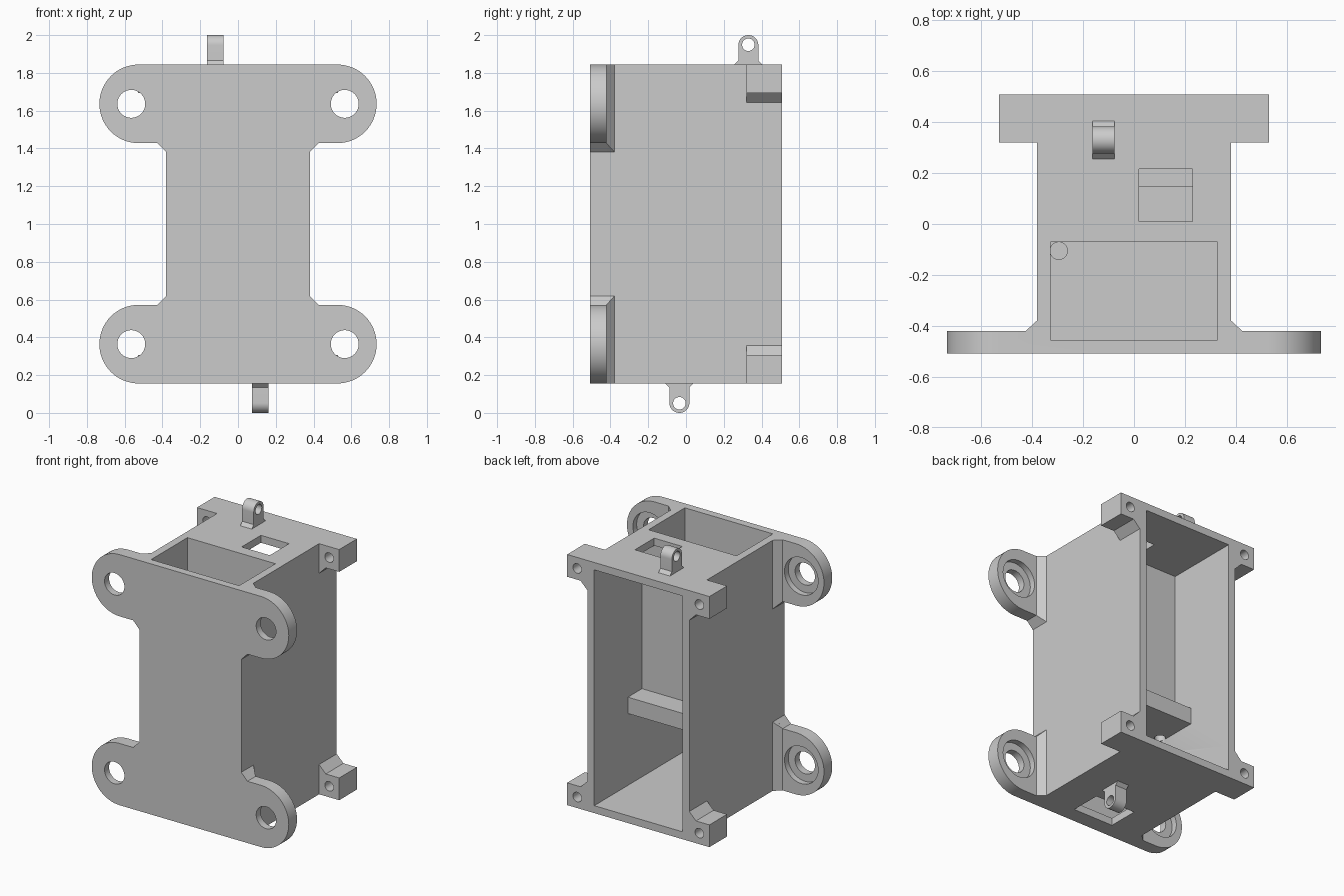
import bpy, bmesh
from math import sin, cos, pi

cube = bpy.data.objects.get("Cube")
if cube:
    bpy.data.objects.remove(cube, do_unlink=True)

MID, HALF = 1.0, 0.844      # body centre height and half height
TOP, LOW = MID + HALF, MID - HALF
W, D = 0.38, 0.508          # body half width and half depth
IN_W, WALL = 0.328, 0.05    # inner half width, wall thickness
EAR_X, EAR_Z, EAR_R = 0.526, 0.636, 0.208

grey = bpy.data.materials.new("plain grey")
grey.use_nodes = True
grey.diffuse_color = (0.6, 0.6, 0.6, 1)
grey.node_tree.nodes["Principled BSDF"].inputs["Base Color"].default_value = (0.6, 0.6, 0.6, 1)


def finish(name, bm):
    bmesh.ops.recalc_face_normals(bm, faces=bm.faces)
    mesh = bpy.data.meshes.new(name)
    bm.to_mesh(mesh)
    bm.free()
    mesh.materials.append(grey)
    obj = bpy.data.objects.new(name, mesh)
    bpy.context.scene.collection.objects.link(obj)
    return obj


def prism(name, outline, axis, a, b):
    """Extrude a 2D outline along an axis from a to b."""
    place = {"x": lambda u, v, t: (t, u, v),
             "y": lambda u, v, t: (u, t, v),
             "z": lambda u, v, t: (u, v, t)}[axis]
    bm = bmesh.new()
    ends = [[bm.verts.new(place(u, v, t)) for u, v in outline] for t in (a, b)]
    for ring in ends:
        bm.faces.new(ring)
    n = len(outline)
    for i in range(n):
        j = (i + 1) % n
        bm.faces.new((ends[0][i], ends[0][j], ends[1][j], ends[1][i]))
    return finish(name, bm)


def box(name, x, y, z):
    return prism(name, [(x[0], y[0]), (x[1], y[0]), (x[1], y[1]), (x[0], y[1])], "z", *z)


def hull(name, points):
    bm = bmesh.new()
    for p in points:
        bm.verts.new(p)
    bmesh.ops.convex_hull(bm, input=bm.verts)
    return finish(name, bm)


def arc(cx, cy, r, start, end, n):
    return [(cx + r * cos(start + (end - start) * i / n),
             cy + r * sin(start + (end - start) * i / n)) for i in range(n + 1)]


def rod(name, cx, cy, r, axis, a, b):
    return prism(name, arc(cx, cy, r, 0, 2 * pi, 40)[:-1], axis, a, b)


def combine(target, tools, operation):
    """Apply boolean tools to the target and remove them."""
    for tool in tools:
        mod = target.modifiers.new(operation, "BOOLEAN")
        mod.operation, mod.solver, mod.object = operation, "EXACT", tool
    bpy.context.view_layer.update()
    graph = bpy.context.evaluated_depsgraph_get()
    mesh = bpy.data.meshes.new_from_object(target.evaluated_get(graph))
    target.modifiers.clear()
    target.data = mesh
    for tool in tools:
        bpy.data.objects.remove(tool, do_unlink=True)


# Body block
housing = box("housing", (-W, W), (-0.46, D), (LOW, TOP))

# Front mounting plate with four rounded ears
quarter = [(W, 0.38), (0.426, EAR_Z - EAR_R)] + arc(EAR_X, EAR_Z, EAR_R, -pi / 2, pi / 2, 32)
outline = (quarter + [(-x, z) for x, z in reversed(quarter)]
           + [(-x, -z) for x, z in quarter] + [(x, -z) for x, z in reversed(quarter)])
solids = [prism("mounting_plate", [(x, MID + z) for x, z in outline], "y", -D, -0.42)]

cuts = []
for sx in (-1, 1):
    for sz in (-1, 1):
        # Mitred gusset behind each ear
        gusset = [(0.36, -0.43, 0.36), (0.36, -0.36, 0.36), (0.436, -0.43, 0.438),
                  (0.36, -0.43, HALF), (0.36, -0.36, HALF), (0.436, -0.43, HALF)]
        solids.append(hull("gusset", [(sx * x, y, MID + sz * z) for x, y, z in gusset]))
        # Rear screw block with a sloped inner corner
        block = [(0.36, HALF), (0.53, HALF), (0.53, 0.694), (0.43, 0.694), (0.36, 0.624)]
        solids.append(prism("screw_block", [(sx * x, MID + sz * z) for x, z in block],
                            "y", 0.32, D))
        # Ear hole, its counterbore, and the screw hole
        ear = (sx * 0.565, MID + sz * EAR_Z)
        cuts.append(rod("ear_hole", *ear, 0.074, "y", -0.6, -0.3))
        cuts.append(rod("counterbore", *ear, 0.125, "y", -0.46, -0.4))
        cuts.append(rod("screw_hole", sx * 0.455, MID + sz * 0.77, 0.032, "y", 0.2, 0.6))
combine(housing, solids, "UNION")

# Rear cavity, leaving a partition and a shelf inside
floor, ceiling, shelf_low, shelf_top = LOW + WALL, TOP - WALL, 0.69, 0.8
cavity = [(-0.456, floor), (0.7, floor), (0.7, ceiling), (0, ceiling), (0, shelf_top),
          (0.15, shelf_top), (0.15, shelf_low), (-0.456, shelf_low)]
cuts += [
    prism("rear_cavity", cavity, "x", -IN_W, IN_W),
    box("top_compartment", (-IN_W, IN_W), (-0.456, -0.07), (shelf_top, 2.2)),
    box("top_window", (0.02, 0.23), (0.01, 0.215), (1.7, 2.2)),
    box("bottom_window", (-0.16, 0.14), (-0.4, -0.19), (-0.2, 0.3)),
    rod("cable_hole", -0.295, -0.105, 0.034, "z", 0.6, 0.9),
]
combine(housing, cuts, "DIFFERENCE")

# Pierced lugs on the top and bottom
parts = [housing]
for name, x, y, sz in (("upper_lug", -0.12, 0.33, 1), ("lower_lug", 0.118, -0.035, -1)):
    profile = ([(-0.053, 0.022), (-0.074, 0), (0.074, 0), (0.053, 0.022)]
               + arc(0, 0.103, 0.053, 0, pi, 24))
    lug = prism(name, [(y + u, MID + sz * (HALF + v)) for u, v in profile],
                "x", x - 0.043, x + 0.043)
    hole = rod("lug_hole", y, MID + sz * (HALF + 0.105), 0.033, "x", x - 0.1, x + 0.1)
    combine(lug, [hole], "DIFFERENCE")
    parts.append(lug)

# Smooth the curved walls, keep edges crisp
bpy.ops.object.select_all(action="DESELECT")
for part in parts:
    part.select_set(True)
bpy.context.view_layer.objects.active = housing
bpy.ops.object.shade_smooth_by_angle(angle=pi / 6)
